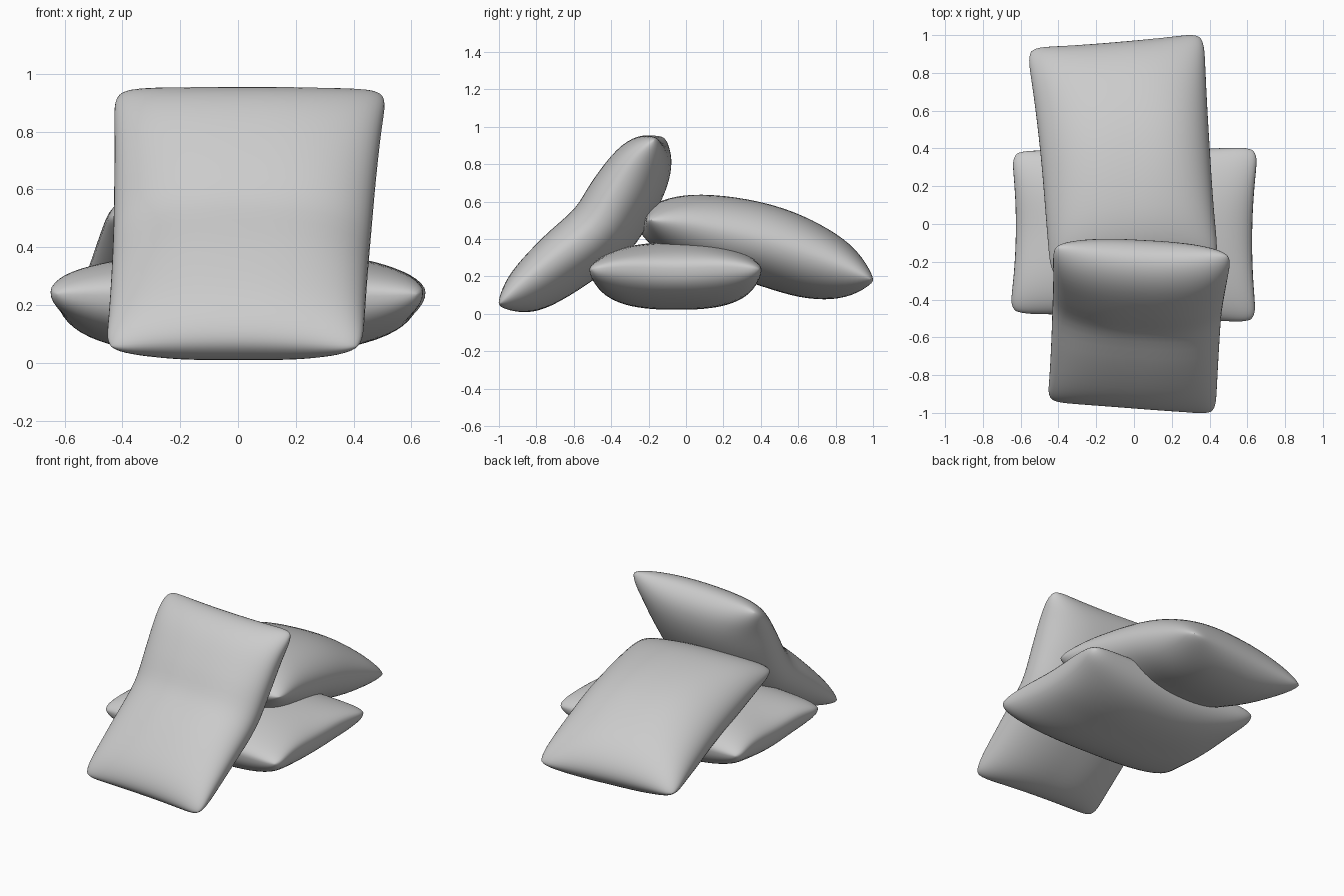
import bpy, bmesh
from math import sin, cos, pi
from mathutils import Vector
from mathutils.geometry import interpolate_bezier

cube = bpy.data.objects.get("Cube")
if cube:
    bpy.data.objects.remove(cube)

fabric = bpy.data.materials.new("grey fabric")
fabric.use_nodes = True
GREY = (0.6, 0.6, 0.6, 1)
fabric.diffuse_color = GREY
fabric.node_tree.nodes["Principled BSDF"].inputs["Base Color"].default_value = GREY

N = 36  # grid cells along each pillow side


def seam_path(points):
    """Smooth curve in the y-z plane through the given points."""
    p = [Vector((0, y, z)) for y, z in points]
    p = [2 * p[0] - p[1]] + p + [2 * p[-1] - p[-2]]
    dense = []
    for a, b, c, d in zip(p, p[1:], p[2:], p[3:]):
        dense += interpolate_bezier(b, b + (c - a) / 6, c - (d - b) / 6, c, 20)[:-1]
    dense.append(p[-2])

    def sample(v):
        t = min(max((v + 1) / 2, 0), 1) * (len(dense) - 1)
        i = min(int(t), len(dense) - 2)
        tangent = (dense[min(i + 9, len(dense) - 1)] - dense[max(i - 8, 0)]).normalized()
        return dense[i].lerp(dense[i + 1], t - i), Vector((0, -tangent.z, tangent.y))
    return sample


def fullness(t, softness):
    """Stuffing height across a pillow: flat in the middle, pinched at the seam."""
    return max(0, 1 - abs(t) ** 2.5) ** softness


def pillow(name, path, start_x, end_x, skew, upper, lower, pinch, wave,
           softness, top_heavy=0):
    """Two puffed sheets that share a seam and follow a bent path."""
    sample = seam_path(path)
    steps = [sin(pi * (i / N - 0.5)) for i in range(N + 1)]
    bm = bmesh.new()
    for side, height in ((1, upper), (-1, lower)):
        grid = []
        for v in steps:
            row = []
            for u in steps:
                # rounded corners and slightly drawn-in edges
                su = u * (1 - 0.05 * v ** 16 - pinch * (1 - v * v))
                sv = v * (1 - 0.04 * u ** 16 - 0.025 * (1 - u * u))
                f = (sv + 1) / 2
                left = start_x[0] + (end_x[0] - start_x[0]) * f
                right = start_x[1] + (end_x[1] - start_x[1]) * f
                centre, normal = sample(sv)
                puff = fullness(u, softness) * fullness(v, softness) * (1 + top_heavy * v)
                co = centre + normal * (side * height * puff)
                co += normal * wave * sin(3 * u + 1) * cos(4 * v) * u * u
                co.x += left + (right - left) * (su + 1) / 2
                co.y += su * (skew[0] + (skew[1] - skew[0]) * f)
                row.append(bm.verts.new(co))
            grid.append(row)
        for j in range(N):
            for i in range(N):
                quad = [grid[j][i], grid[j][i + 1], grid[j + 1][i + 1], grid[j + 1][i]]
                bm.faces.new(quad if side > 0 else quad[::-1])
    bmesh.ops.remove_doubles(bm, verts=bm.verts, dist=0.0003)
    bmesh.ops.recalc_face_normals(bm, faces=bm.faces)
    for face in bm.faces:
        face.smooth = True
    mesh = bpy.data.meshes.new(name)
    bm.to_mesh(mesh)
    bm.free()
    mesh.materials.append(fabric)
    obj = bpy.data.objects.new(name, mesh)
    bpy.context.collection.objects.link(obj)
    return obj


# Flat pillow lying crosswise underneath
pillow("bottom_pillow",
       [(-0.5, 0.23), (-0.2, 0.25), (0.1, 0.25), (0.4, 0.23)],
       (-0.66, 0.65), (-0.65, 0.66), (-0.025, 0.01), 0.13, 0.23, 0.045, 0.012, 0.42)

# Long pillow draped over it towards the back
pillow("back_pillow",
       [(-0.25, 0.50), (0.05, 0.46), (0.4, 0.39), (0.7, 0.28), (0.97, 0.17)],
       (-0.44, 0.45), (-0.57, 0.37), (0.04, 0.04), 0.2, 0.23, 0.025, 0.01, 0.52)

# Bent pillow leaning up at the front
pillow("front_pillow",
       [(-0.97, 0.04), (-0.84, 0.15), (-0.66, 0.30), (-0.47, 0.46),
        (-0.35, 0.64), (-0.24, 0.81), (-0.13, 0.94)],
       (-0.46, 0.43), (-0.43, 0.52), (-0.035, -0.025), 0.16, 0.205, 0.03, 0.01,
       0.48, top_heavy=0.12)
